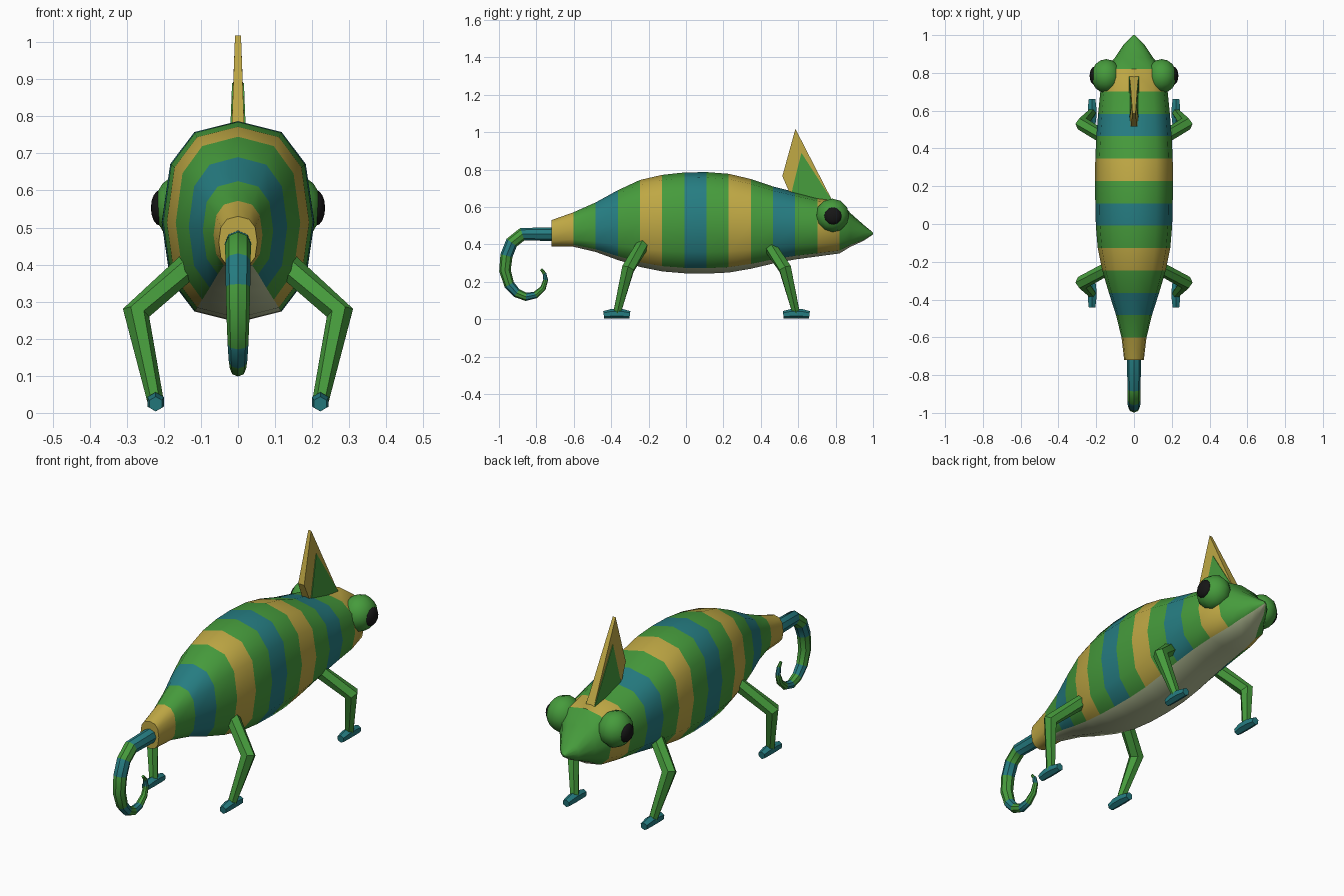
import bpy, bmesh, math
from mathutils import Vector

if "Cube" in bpy.data.objects:
    bpy.data.objects.remove(bpy.data.objects["Cube"])


def material(name, r, g, b):
    m = bpy.data.materials.new(name)
    m.diffuse_color = (r, g, b, 1)
    m.use_nodes = True
    m.node_tree.nodes["Principled BSDF"].inputs["Base Color"].default_value = m.diffuse_color
    return m


GREEN = material("green", 0.061, 0.328, 0.045)
YELLOW = material("yellow", 0.52, 0.39, 0.058)
TEAL = material("teal", 0.019, 0.205, 0.223)
BELLY = material("belly", 0.47, 0.53, 0.31)
BLACK = material("black", 0.008, 0.008, 0.008)


def finish(name, bm, mats, angle=40):
    bmesh.ops.recalc_face_normals(bm, faces=bm.faces[:])
    me = bpy.data.meshes.new(name)
    bm.to_mesh(me)
    bm.free()
    for m in mats:
        me.materials.append(m)
    ob = bpy.data.objects.new(name, me)
    bpy.context.collection.objects.link(ob)
    bpy.ops.object.select_all(action='DESELECT')
    ob.select_set(True)
    bpy.context.view_layer.objects.active = ob
    bpy.ops.object.shade_smooth_by_angle(angle=math.radians(angle))
    return ob


def loft(name, rings, mats, pick):
    """Skin a list of rings; pick(segment, side) gives the material index."""
    bm = bmesh.new()
    vs = [[bm.verts.new(p) for p in ring] for ring in rings]
    n = len(rings[0])
    for i in range(len(vs) - 1):
        for j in range(n):
            k = (j + 1) % n
            f = bm.faces.new((vs[i][j], vs[i][k], vs[i + 1][k], vs[i + 1][j]))
            f.material_index = pick(i, j)
    bm.faces.new(vs[0]).material_index = pick(0, n // 4)
    bm.faces.new(vs[-1]).material_index = pick(len(vs) - 2, n // 4)
    return finish(name, bm, mats)


def tube(name, pts, radii, sides, ref, mats, pick=lambda i, j: 0):
    pts = [Vector(p) for p in pts]
    rings = []
    for i, p in enumerate(pts):
        a, b = pts[max(i - 1, 0)], pts[min(i + 1, len(pts) - 1)]
        t = Vector((0, 0, 0))
        if p != a:
            t += (p - a).normalized()
        if p != b:
            t += (b - p).normalized()
        u = t.cross(Vector(ref)).normalized()
        w = t.cross(u).normalized()
        rings.append([p + radii[i] * (u * math.cos(q) + w * math.sin(q))
                      for q in (2 * math.pi * k / sides for k in range(sides))])
    return loft(name, rings, mats, pick)


def soft(v):
    return math.copysign(abs(v) ** 0.8, v)


# Banded body and head: top z, bottom z, half width at evenly spaced stations
stations = [(.53, .39, .052), (.572, .388, .066), (.625, .36, .095), (.69, .317, .133),
            (.745, .28, .168), (.772, .256, .192), (.785, .246, .202), (.787, .244, .205),
            (.778, .25, .206), (.75, .27, .205), (.71, .298, .199), (.68, .32, .19),
            (.65, .336, .178), (.635, .352, .15)]
body = [(-0.72 + 0.1185 * i, *s) for i, s in enumerate(stations)]
body += [(.88, .567, .388, .102), (.95, .505, .42, .055), (1.0, .464, .454, .005)]
rings = []
for y, top, bot, w in body:
    c, h = (top + bot) / 2, (top - bot) / 2
    rings.append([(w * soft(math.cos(k * math.pi / 6)), y, c + h * soft(math.sin(k * math.pi / 6)))
                  for k in range(12)])
bands = [1, 0, 2, 0] * 3 + [1, 0, 0, 0]
loft("body", rings, [GREEN, YELLOW, TEAL, BELLY],
     lambda i, j: 3 if j in (8, 9) and i > 0 else bands[i])

# Curled tail
path = [(-.70, .455), (-.875, .455), (-.932, .41), (-.96, .34), (-.968, .26), (-.945, .185),
        (-.905, .14), (-.855, .12), (-.805, .13), (-.765, .165), (-.75, .21), (-.757, .245),
        (-.775, .268)]
radii = [.037, .035, .034, .033, .031, .028, .025, .022, .019, .016, .013, .010, .007]
tail_bands = [0, 1, 0, 1, 1, 0, 1, 0, 1, 1, 0, 1]
tube("tail", [(0, y, z) for y, z in path], radii, 8, (1, 0, 0), [TEAL, GREEN],
     lambda i, j: tail_bands[i])

# Legs and feet
for end, hip, knee, ankle in (("front", .44, .53, .59), ("hind", -.23, -.31, -.37)):
    for side, s in (("left", -1), ("right", 1)):
        tube(f"{end}_leg_{side}",
             [(s * .13, hip, .40), (s * .275, knee, .27), (s * .222, ankle, .03)],
             [.035, .037, .022], 6, (0, 1, 0), [GREEN])
        tube(f"{end}_foot_{side}",
             [(s * .222, ankle + d, z) for d, z in ((-.07, .024), (-.025, .03), (.025, .03), (.07, .024))],
             [.02, .026, .026, .02], 6, (1, 0, 0), [TEAL])


def ball(name, centre, scale, mat):
    bm = bmesh.new()
    bmesh.ops.create_uvsphere(bm, u_segments=12, v_segments=8, radius=1)
    for v in bm.verts:
        x, y, z = v.co
        v.co = Vector(centre) + Vector((z * scale[0], x * scale[1], y * scale[2]))
    finish(name, bm, [mat], 60)


# Turret eyes with flattened pupils
for side, s in (("left", -1), ("right", 1)):
    ball(f"eye_{side}", (s * .147, .783, .555), (.08, .09, .09), GREEN)
    ball(f"pupil_{side}", (s * .21, .785, .553), (.025, .048, .048), BLACK)


def plate(name, outline, mat):
    """Upright plate on x = 0 from (y, z, half thickness) points."""
    bm = bmesh.new()
    a = [bm.verts.new((-t, y, z)) for y, z, t in outline]
    b = [bm.verts.new((t, y, z)) for y, z, t in outline]
    bm.faces.new(a)
    bm.faces.new(b)
    for i in range(len(a)):
        k = (i + 1) % len(a)
        bm.faces.new((a[i], a[k], b[k], b[i]))
    finish(name, bm, [mat], 20)


# Head crest with green inner panels
plate("crest", [(.585, 1.018, .008), (.515, .765, .017), (.57, .64, .022), (.80, .60, .024)], YELLOW)
plate("crest_panel", [(.617, .89, .016), (.56, .66, .025), (.60, .62, .026), (.785, .63, .026)], GREEN)
